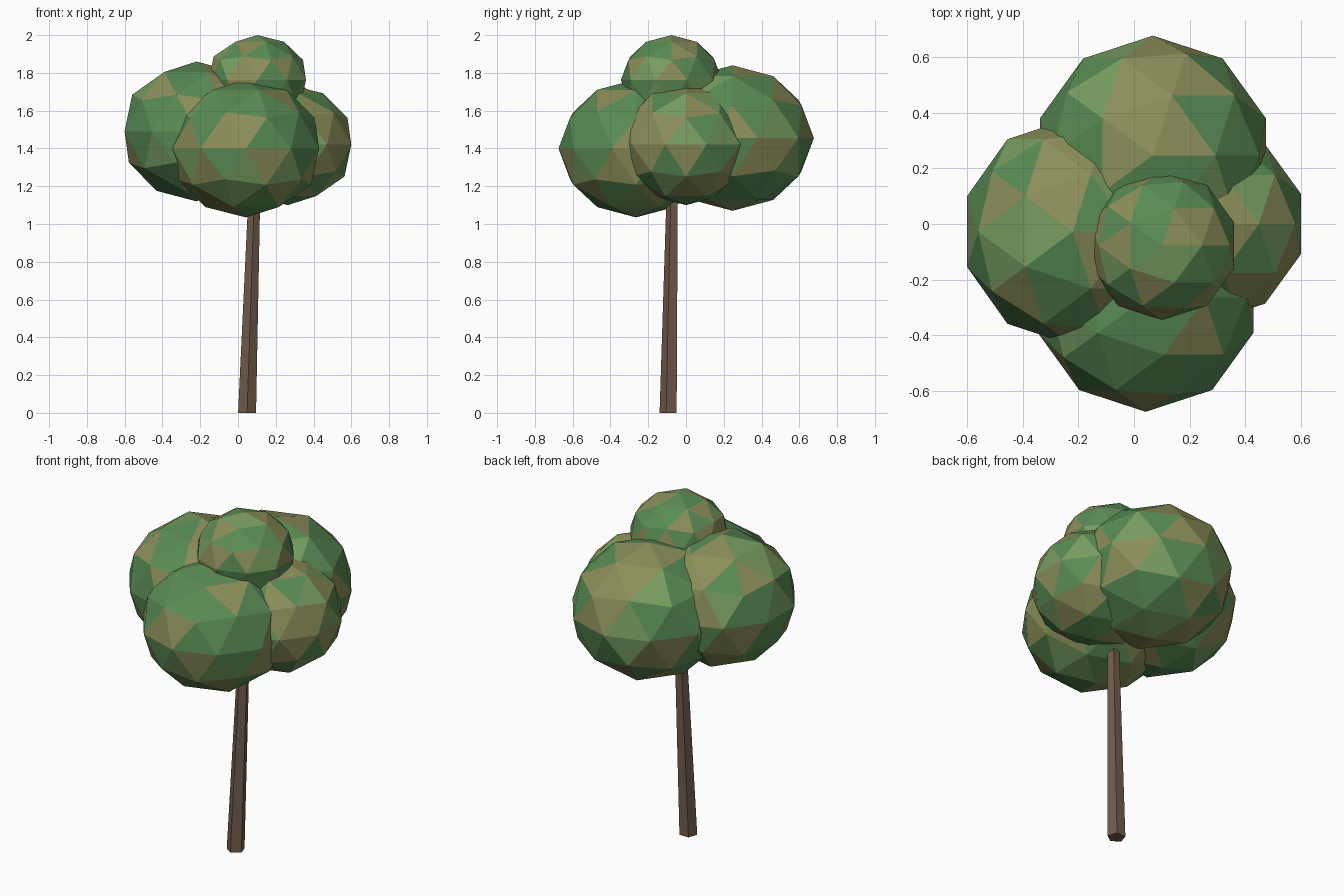
import bpy, bmesh, random
from math import radians
from mathutils import Matrix, Vector

if "Cube" in bpy.data.objects:
    bpy.data.objects.remove(bpy.data.objects["Cube"])

random.seed(4)


def material(name, rgb):
    m = bpy.data.materials.new(name)
    m.diffuse_color = (*rgb, 1)
    m.use_nodes = True
    m.node_tree.nodes["Principled BSDF"].inputs["Base Color"].default_value = m.diffuse_color
    return m


def add_object(name, bm, mats):
    mesh = bpy.data.meshes.new(name)
    bm.to_mesh(mesh)
    bm.free()
    for m in mats:
        mesh.materials.append(m)
    ob = bpy.data.objects.new(name, mesh)
    bpy.context.collection.objects.link(ob)
    return ob


leaf_mats = [material("leaf_green", (0.10, 0.26, 0.09)),
             material("leaf_light", (0.19, 0.34, 0.12)),
             material("leaf_olive", (0.26, 0.27, 0.10))]
bark = material("bark", (0.17, 0.107, 0.07))


# Foliage clump: faceted, slightly squashed ball with mottled leaf colours
def clump(name, centre, radii):
    bm = bmesh.new()
    bmesh.ops.create_icosphere(bm, subdivisions=2, radius=1)
    bmesh.ops.scale(bm, vec=radii, verts=bm.verts)
    bmesh.ops.translate(bm, vec=centre, verts=bm.verts)
    for f in bm.faces:
        f.material_index = random.choices((0, 1, 2), (5, 2, 3))[0]
    add_object(name, bm, leaf_mats)


clump("foliage_left", (-0.22, -0.027, 1.49), (0.40, 0.41, 0.37))
clump("foliage_front", (0.042, -0.265, 1.40), (0.407, 0.41, 0.365))
clump("foliage_back", (0.068, 0.247, 1.455), (0.427, 0.43, 0.385))
clump("foliage_right", (0.263, 0.0, 1.42), (0.354, 0.354, 0.32))
clump("foliage_top", (0.102, -0.077, 1.762), (0.271, 0.268, 0.238))

# Trunk: leaning, tapered five-sided post running up into the foliage
height = 1.35
base, top = Vector((0.048, -0.09, 0)), Vector((0.093, -0.067, height))
bm = bmesh.new()
bmesh.ops.create_cone(bm, cap_ends=True, segments=5, radius1=0.05,
                      radius2=0.03, depth=height,
                      matrix=Matrix.Rotation(radians(180), 4, 'Z'))
for v in bm.verts:
    v.co.z += height / 2
    lean = base.lerp(top, v.co.z / height)
    v.co.x += lean.x
    v.co.y += lean.y
add_object("trunk", bm, [bark])
